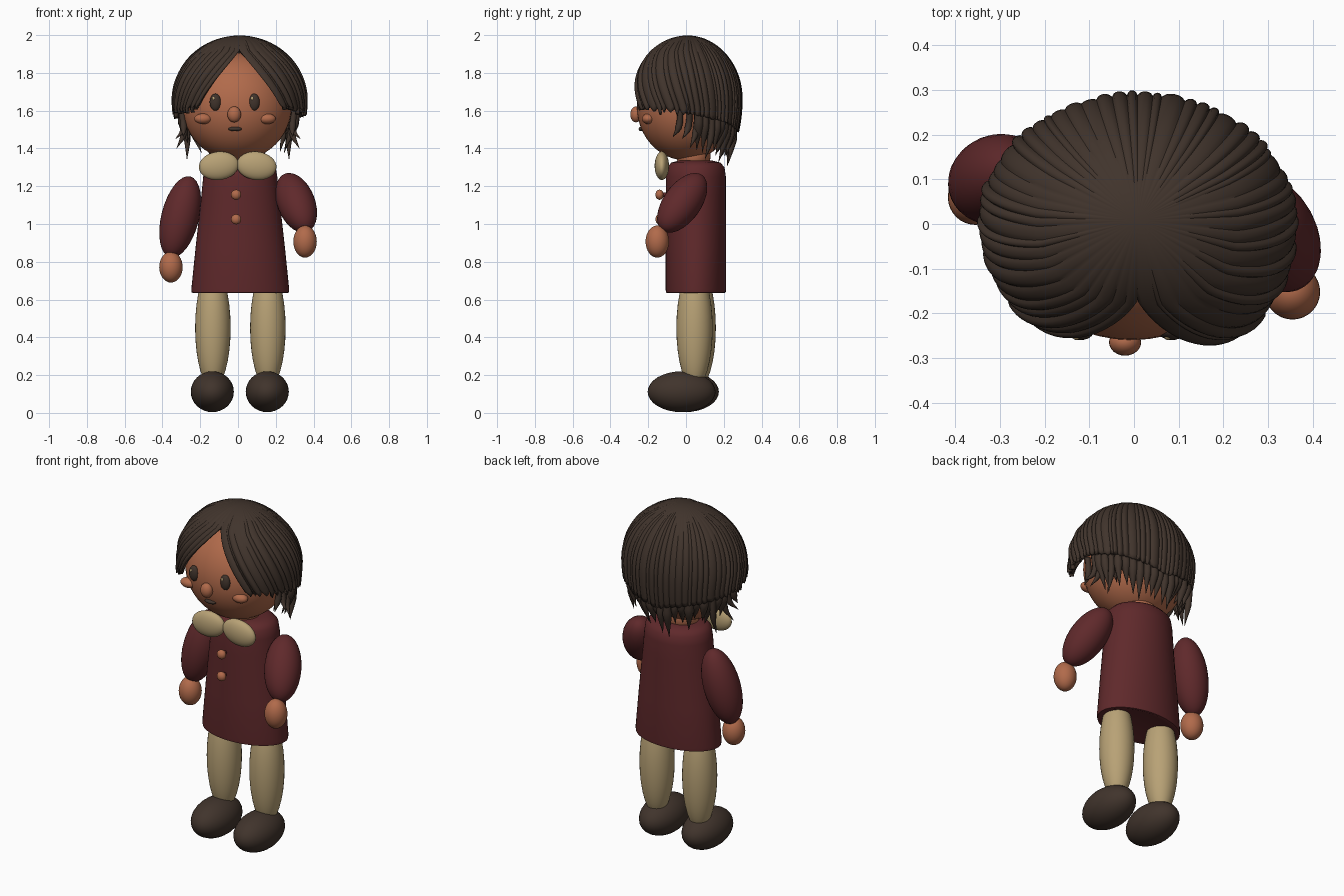
import bpy, bmesh, math, random
from math import sin, cos, radians, pi
from mathutils import Vector

random.seed(4)
if "Cube" in bpy.data.objects:
    bpy.data.objects.remove(bpy.data.objects["Cube"])


def material(name, rgb):
    m = bpy.data.materials.new(name)
    m.use_nodes = True
    m.diffuse_color = (*rgb, 1)
    m.node_tree.nodes["Principled BSDF"].inputs["Base Color"].default_value = (*rgb, 1)
    return m


skin = material("warm_skin", (0.44, 0.145, 0.07))
brown = material("dark_brown", (0.052, 0.034, 0.025))
maroon = material("maroon_cloth", (0.115, 0.022, 0.024))
cream = material("cream_cloth", (0.48, 0.36, 0.18))


def ball(name, mat, loc, size, axis=None, tilt=0, segs=32):
    """Ellipsoid; its z axis points along axis, or it is tilted in the front plane."""
    bpy.ops.mesh.primitive_uv_sphere_add(segments=segs, ring_count=segs // 2, location=loc)
    o = bpy.context.object
    o.name = name
    o.scale = size
    o.rotation_euler = Vector(axis).to_track_quat('Z', 'Y').to_euler() if axis else (0, tilt, 0)
    o.data.materials.append(mat)
    bpy.ops.object.shade_smooth()
    return o


def finish(name, bm, mat, angle):
    me = bpy.data.meshes.new(name)
    bmesh.ops.recalc_face_normals(bm, faces=bm.faces)
    bm.to_mesh(me)
    bm.free()
    o = bpy.data.objects.new(name, me)
    bpy.context.collection.objects.link(o)
    me.materials.append(mat)
    bpy.ops.object.select_all(action='DESELECT')
    o.select_set(True)
    bpy.context.view_layer.objects.active = o
    bpy.ops.object.shade_smooth_by_angle(angle=radians(angle))
    return o


# Coat: elliptical rings with a softened hem
bm = bmesh.new()
rings = []
for rx, ry, z in [(.21, .125, .645), (.245, .15, .634), (.257, .158, .637), (.259, .16, .655),
                  (.236, .16, .88), (.206, .159, 1.15), (.196, .159, 1.25),
                  (.188, .152, 1.30), (.165, .13, 1.325), (.12, .09, 1.335)]:
    rings.append([bm.verts.new((.012 + rx * cos(i * pi / 24), .052 + ry * sin(i * pi / 24), z))
                  for i in range(48)])
for a, b in zip(rings, rings[1:]):
    for i in range(48):
        j = (i + 1) % 48
        bm.faces.new((a[i], a[j], b[j], b[i]))
bm.faces.new(rings[0])
bm.faces.new(rings[-1])
finish("coat", bm, maroon, 50)

# Head and neck
ball("head", skin, (-.005, 0, 1.622), (.288, .26, .285), segs=48)
ball("neck", skin, (0, .04, 1.36), (.1, .09, .09))

# Face
ball("nose", skin, (-.02, -.265, 1.58), (.036, .03, .042), segs=24)
ball("mouth", brown, (-.016, -.235, 1.503), (.036, .016, .012), segs=24)
for side, ex, cx in (("right", -.12, -.185), ("left", .085, .153)):
    ball(side + "_eye", brown, (ex, -.24, 1.645), (.03, .02, .045), segs=24)
    ball(side + "_eye_glint", cream, (ex - .009, -.253, 1.664), (.008, .007, .01), segs=12)
    ball(side + "_cheek", skin, (cx, -.2, 1.557), (.047, .033, .028), segs=24)

# Collar lobes and buttons
for side, s in (("right", -1), ("left", 1)):
    ball(side + "_collar", cream, (s * .1 - .002, -.128, 1.308), (.106, .038, .075), tilt=s * .12)
for name, z in (("upper_button", 1.155), ("lower_button", 1.025)):
    ball(name, skin, (-.01, -.14, z), (.027, .022, .027), segs=20)
    ball(name + "_stem", maroon, (-.01, -.115, z), (.012, .03, .012), segs=12)

# Arms and hands
ball("left_arm", maroon, (.308, -.02, 1.112), (.1, .1, .187), (.3, -.55, -.77))
ball("right_arm", maroon, (-.306, .1, 1.037), (.1, .1, .222), (-.24, -.1, -.96))
ball("left_hand", skin, (.355, -.152, .907), (.062, .062, .085))
ball("right_hand", skin, (-.355, .06, .772), (.062, .062, .082))

# Legs and shoes
for side, x, y in (("right", -.133, .062), ("left", .158, .045)):
    ball(side + "_leg", cream, (x, y, .45), (.094, .096, .32))
    ball(side + "_shoe", brown, (x - .003, y - .068, .112), (.114, .18, .108))

# Hair: strands sweep from the crown, leaving a parted opening over the face
ZC, RX, RY, RZ = 1.66, .348, .281, .338
STRANDS, SEGS, ROWS = 26, 6, 26


def hairline(s):
    return 1.615 - .06 * s - .07 * s * s


def hair_point(s, theta, side, bump=0.0):
    """Point on one half of the hair; s runs from the parting to the back."""
    f = min(1, max(0, (theta - radians(40)) / radians(58)))
    a = radians(40 + 140 * s - 40 * (1 - s) ** 2 * (1 - f))
    h = cos(theta)
    r = math.sqrt(max(0, 1 - h * h * (.5 if h < 0 else 1))) + bump
    fringe = (.042 if side > 0 else .018) * r * max(0, sin(2 * a))
    return Vector((.008 + side * RX * r * sin(a), .008 - RY * r * cos(a) - fringe, ZC + RZ * h))


bm = bmesh.new()
for side in (-1, 1):
    grid = []
    edges = [0] + [(k + random.uniform(-.35, .35)) / STRANDS for k in range(1, STRANDS)] + [1, 1]
    tips = [random.uniform(.02, .05) for _ in range(STRANDS + 1)]
    lift = [random.uniform(-.014, .014) for _ in range(STRANDS + 1)]
    for i in range(STRANDS * SEGS + 1):
        k, u = divmod(i, SEGS)
        u /= SEGS
        s = edges[k] + (edges[k + 1] - edges[k]) * u
        tooth = tips[k] * (1 - abs(2 * u - 1)) - .015
        low = hairline(s) - (tooth if s < .35 else .2 * tooth)
        end = math.acos((low - ZC) / RZ)
        ridge = (.026 + lift[k]) * sin(pi * u) ** .6 if u > 0 else 0
        col = []
        for j in range(ROWS + 1):
            th = end * j / ROWS
            col.append(bm.verts.new(hair_point(s, th, side, ridge * min(1, th / 1.2))))
        grid.append(col)
    for a, b in zip(grid, grid[1:]):
        for j in range(ROWS):
            quad = (a[j], a[j + 1], b[j + 1], b[j])
            bm.faces.new(quad if side > 0 else quad[::-1])
bmesh.ops.remove_doubles(bm, verts=bm.verts, dist=.0004)
hair = finish("hair", bm, brown, 35)
solid = hair.modifiers.new("thickness", 'SOLIDIFY')
solid.thickness = .025
solid.offset = -1

# Loose locks hanging below the hairline
curve = bpy.data.curves.new("hair_locks", 'CURVE')
curve.dimensions = '3D'
curve.bevel_depth = 1
curve.bevel_resolution = 2
curve.use_fill_caps = True
curve.resolution_u = 5
curve.materials.append(brown)


def lock(points, width):
    sp = curve.splines.new('BEZIER')
    sp.bezier_points.add(len(points) - 1)
    for p, q, w in zip(sp.bezier_points, points, (.8, 1, .04)):
        p.co = q
        p.radius = width * w
        p.handle_left_type = p.handle_right_type = 'AUTO'


for side in (-1, 1):
    # back and side locks, curling in towards the neck
    for n in range(10):
        s = .46 + .52 * n / 9
        top = hair_point(s, math.acos((hairline(s) + .04 - ZC) / RZ), side, -.1)
        drop = random.uniform(.16, .25)
        curl = random.uniform(.74, .92)
        tip = Vector((top.x * curl, top.y * curl, top.z - drop))
        mid = (top * .6 + tip * .4) + Vector((top.x * .03, top.y * .03, 0))
        lock((top, mid, tip), random.uniform(.02, .028))
    # sideburn and outward flicks
    for y, z, out in ((-.05, 1.46, -.01), (0, 1.45, .03), (.04, 1.4, .025), (.12, 1.34, -.01)):
        x = side * (.3 if y < .1 else .28)
        lock((Vector((x, y + .02, 1.61)), Vector((x * .96, y + .01, (z + 1.6) / 2 - .02)),
              Vector((x + side * out, y - .02, z))), .018)
bpy.context.collection.objects.link(bpy.data.objects.new("hair_locks", curve))
